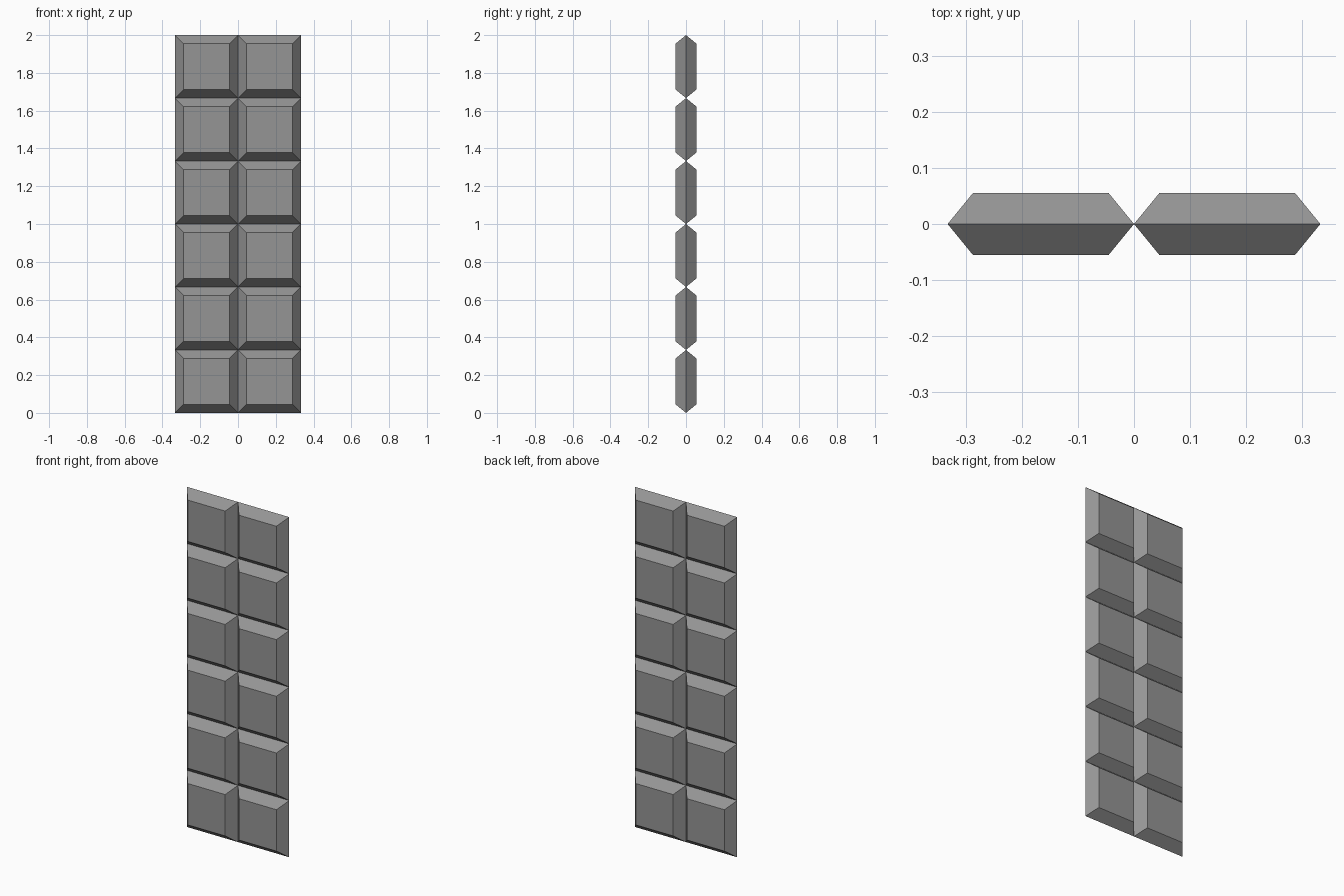
import bpy
import bmesh

if "Cube" in bpy.data.objects:
    bpy.data.objects.remove(bpy.data.objects["Cube"], do_unlink=True)

CELL = 1 / 3      # side of one square
BEVEL = 0.045     # width of the sloped border
DEPTH = 0.055     # half thickness
COLUMNS, ROWS = 2, 6

grey = bpy.data.materials.new("plain grey")
grey.use_nodes = True
colour = (0.3, 0.3, 0.3, 1)
grey.diffuse_color = colour
grey.node_tree.nodes["Principled BSDF"].inputs["Base Color"].default_value = colour


def square_ring(bm, half, y):
    corners = ((-1, -1), (1, -1), (1, 1), (-1, 1))
    return [bm.verts.new((x * half, y, z * half)) for x, z in corners]


# One double-sided bevelled square, shared by every segment
bm = bmesh.new()
front = square_ring(bm, CELL / 2 - BEVEL, -DEPTH)
rim = square_ring(bm, CELL / 2, 0)
back = square_ring(bm, CELL / 2 - BEVEL, DEPTH)
bm.faces.new(front)
bm.faces.new(back[::-1])
for a, b in ((front, rim), (rim, back)):
    for i in range(4):
        j = (i + 1) % 4
        bm.faces.new((a[i], b[i], b[j], a[j]))
bmesh.ops.recalc_face_normals(bm, faces=bm.faces)
mesh = bpy.data.meshes.new("bar_segment")
bm.to_mesh(mesh)
bm.free()
mesh.materials.append(grey)

# Grid of segments, touching along their rims
for row in range(ROWS):
    for column, side in enumerate(("right", "left")):
        segment = bpy.data.objects.new(f"segment_{side}_{row + 1}", mesh)
        segment.location = ((column - (COLUMNS - 1) / 2) * CELL, 0, (row + 0.5) * CELL)
        bpy.context.collection.objects.link(segment)
